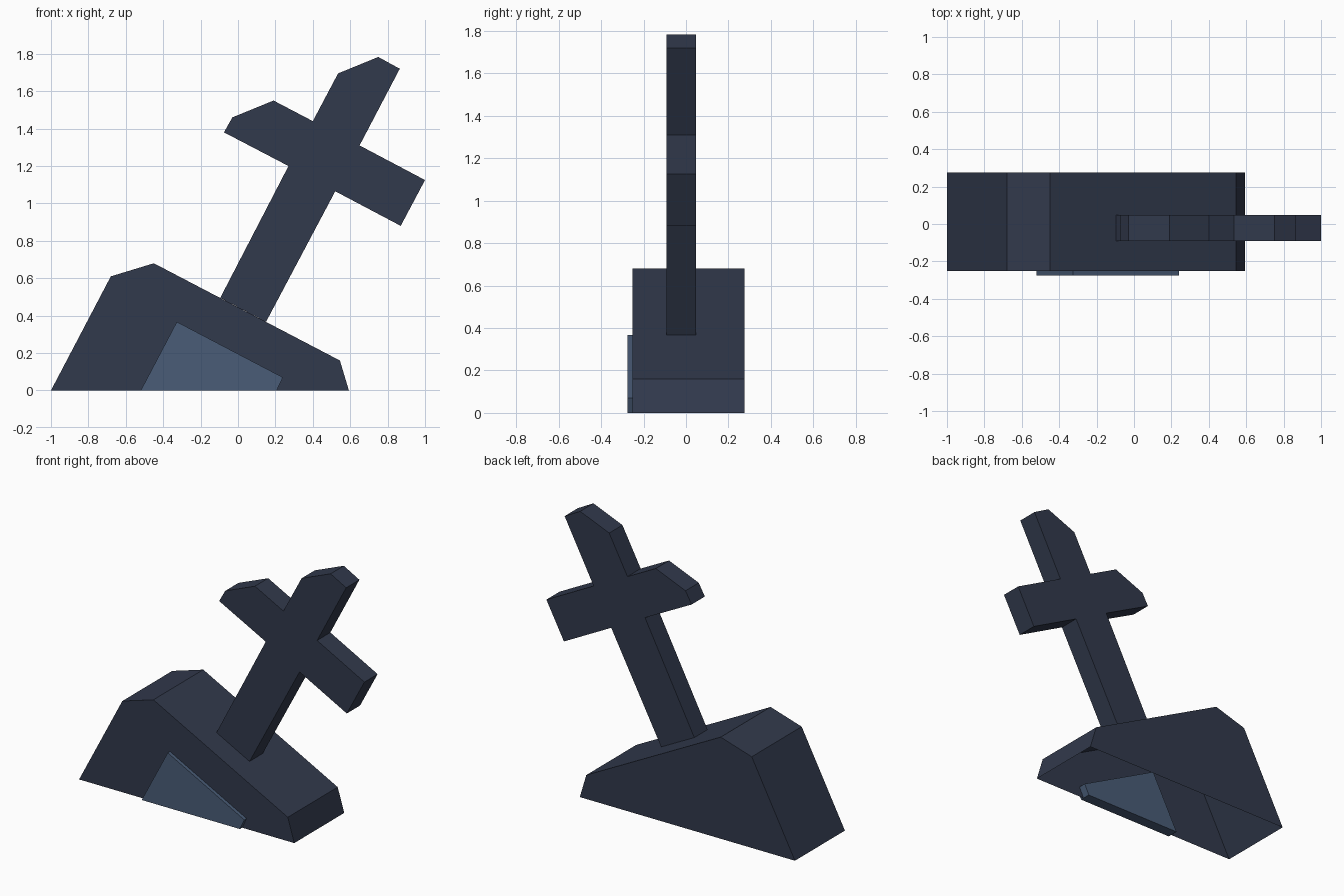
import bpy
import bmesh

cube = bpy.data.objects.get("Cube")
if cube:
    bpy.data.objects.remove(cube, do_unlink=True)


def make_material(name, color):
    mat = bpy.data.materials.new(name)
    mat.use_nodes = True
    mat.diffuse_color = (*color, 1)
    mat.node_tree.nodes["Principled BSDF"].inputs["Base Color"].default_value = (*color, 1)
    return mat


def extrude_profile(name, profile, front, back, mat, open_end=False):
    """Extrude an (x, z) outline along y; open_end leaves out the closing edge's wall."""
    bm = bmesh.new()
    near = [bm.verts.new((x, front, z)) for x, z in profile]
    far = [bm.verts.new((x, back, z)) for x, z in profile]
    bm.faces.new(near)
    bm.faces.new(far[::-1])
    count = len(profile)
    for i in range(count - 1 if open_end else count):
        j = (i + 1) % count
        bm.faces.new((near[j], near[i], far[i], far[j]))
    # Outlines run clockwise seen from the front, so turn the faces outwards
    bmesh.ops.reverse_faces(bm, faces=bm.faces[:])
    mesh = bpy.data.meshes.new(name)
    bm.to_mesh(mesh)
    bm.free()
    mesh.materials.append(mat)
    obj = bpy.data.objects.new(name, mesh)
    bpy.context.collection.objects.link(obj)
    return obj


stone = make_material("dark slate", (0.031, 0.041, 0.072))
plaque = make_material("blue slate", (0.067, 0.107, 0.184))

# Sunken plinth: hollow shell, open underneath
extrude_profile("plinth", [(-1, 0), (-0.68, 0.61), (-0.45, 0.68), (0.545, 0.16), (0.593, 0)],
                -0.252, 0.276, stone, open_end=True)

# Tilted cross with chipped tips, its open foot resting on the plinth's slope
extrude_profile("cross", [
    (-0.095, 0.495), (0.27, 1.20),
    (-0.075, 1.38), (-0.03, 1.46), (0.19, 1.55), (0.40, 1.44),
    (0.535, 1.695), (0.75, 1.783), (0.865, 1.72), (0.65, 1.31),
    (1, 1.125), (0.87, 0.88), (0.52, 1.065), (0.15, 0.367)],
    -0.092, 0.048, stone, open_end=True)

# Name plate set through the front wall
extrude_profile("front_plate", [(-0.52, 0), (-0.327, 0.367), (0.24, 0.07), (0.207, 0)],
                -0.276, -0.2, plaque)
